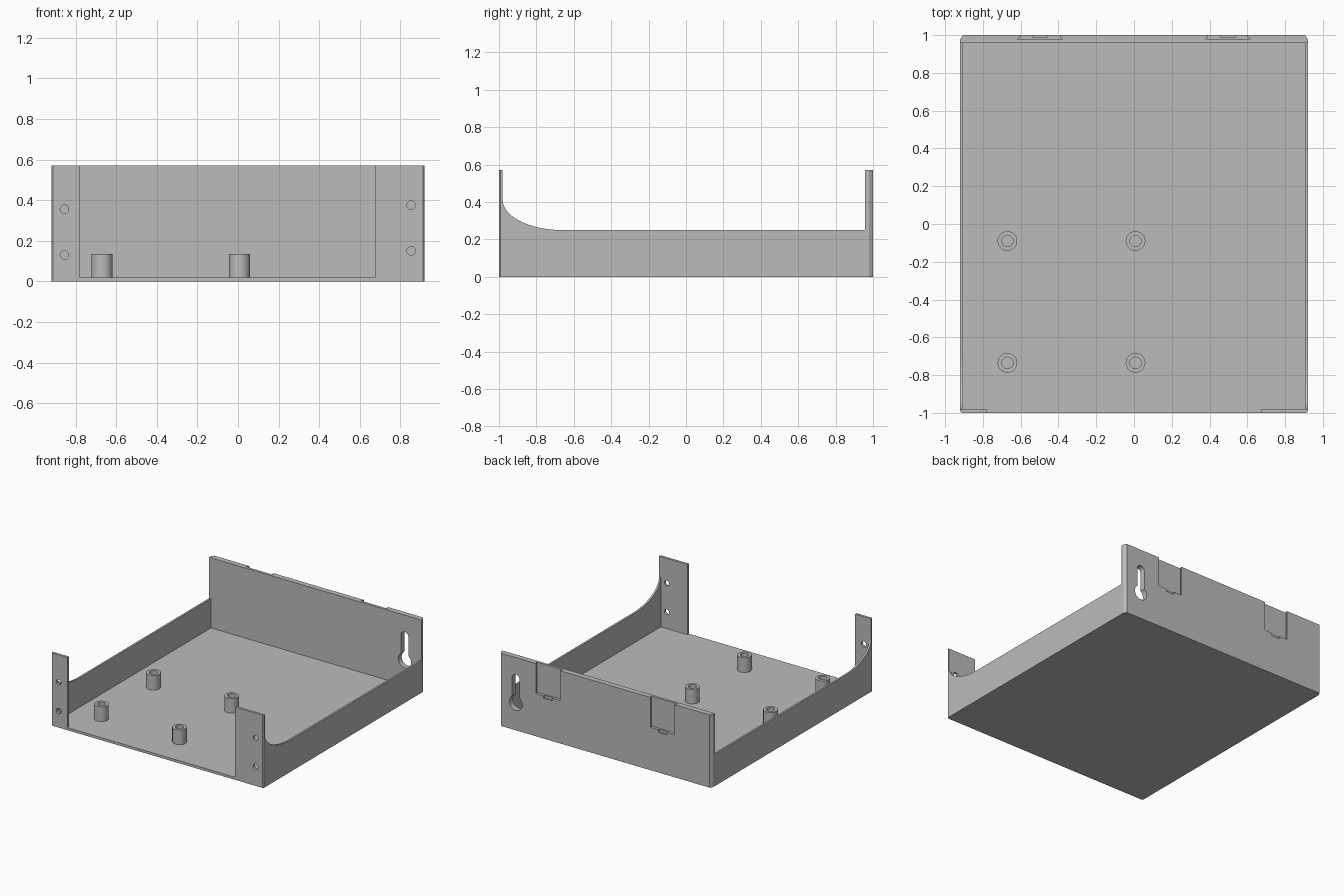
import bpy, bmesh, math
from mathutils import Matrix, Vector

cube = bpy.data.objects.get("Cube")
if cube:
    bpy.data.objects.remove(cube, do_unlink=True)

grey = bpy.data.materials.new("plain grey")
grey.use_nodes = True
grey.diffuse_color = (0.5, 0.5, 0.5, 1)
grey.node_tree.nodes["Principled BSDF"].inputs["Base Color"].default_value = (0.5, 0.5, 0.5, 1)

W, H, T = 0.92, 0.57, 0.015       # half width, full height, side wall thickness
FLOOR, BACK, FRONT = 0.02, 0.957, -0.98

# Maps from profile coordinates (u, v, depth) to model coordinates
PLANES = {
    "xy": lambda u, v, d: (u, v, d),
    "xz": lambda u, v, d: (u, d, v),
    "yz": lambda u, v, d: (d, u, v),
}


def prism(name, plane, profile, start, end):
    """Extrude a closed profile between two depths."""
    bm = bmesh.new()
    place = PLANES[plane]
    low = [bm.verts.new(place(u, v, start)) for u, v in profile]
    high = [bm.verts.new(place(u, v, end)) for u, v in profile]
    bm.faces.new(low)
    bm.faces.new(high)
    for i in range(len(low)):
        j = (i + 1) % len(low)
        bm.faces.new((low[i], low[j], high[j], high[i]))
    bmesh.ops.recalc_face_normals(bm, faces=bm.faces[:])
    mesh = bpy.data.meshes.new(name)
    bm.to_mesh(mesh)
    bm.free()
    mesh.materials.append(grey)
    obj = bpy.data.objects.new(name, mesh)
    bpy.context.collection.objects.link(obj)
    return obj


def rect(u0, u1, v0, v1):
    return [(u0, v0), (u1, v0), (u1, v1), (u0, v1)]


def arc(cu, cv, ru, rv, a0, a1, n):
    angles = [math.radians(a0 + (a1 - a0) * i / n) for i in range(n + 1)]
    return [(cu + ru * math.cos(a), cv + rv * math.sin(a)) for a in angles]


def circle(cu, cv, r, n=32):
    return arc(cu, cv, r, r, 0, 360, n)[:-1]


def activate(obj):
    bpy.ops.object.select_all(action="DESELECT")
    obj.select_set(True)
    bpy.context.view_layer.objects.active = obj


def cut(obj, cutter):
    """Subtract a cutter and discard it."""
    cutter.hide_render = True
    mod = obj.modifiers.new("cut", "BOOLEAN")
    mod.operation, mod.solver, mod.object = "DIFFERENCE", "EXACT", cutter
    activate(obj)
    bpy.ops.object.modifier_apply(modifier=mod.name)
    bpy.data.objects.remove(cutter, do_unlink=True)


def smooth(obj):
    activate(obj)
    bpy.ops.object.shade_smooth_by_angle(angle=math.radians(30))


# Floor
inner = W - T
prism("floor", "xy", rect(-inner, inner, FRONT, BACK), 0, FLOOR)

# Side walls, low along the middle and sweeping up to the front corner
side = [(-1, 0), (BACK, 0), (BACK, 0.25)]
side += arc(-0.66, 0.412, 0.32, 0.162, 270, 180, 24) + [(FRONT, H), (-1, H)]
for name, s in (("right_wall", -1), ("left_wall", 1)):
    wall = prism(name, "yz", side, s * inner, s * W)
    bm = bmesh.new()
    bm.from_mesh(wall.data)
    corner = [e for e in bm.edges
              if all(abs(v.co.x) > W - 0.001 and v.co.y < -0.999 for v in e.verts)]
    bmesh.ops.bevel(bm, geom=corner, offset=0.008, segments=1, affect="EDGES")
    bm.to_mesh(wall.data)
    bm.free()
    smooth(wall)

# Front panel: a low sill between two tall flanges with screw holes
front = prism("front_panel", "xz", [
    (-inner, 0), (inner, 0), (inner, H), (0.675, H), (0.675, FLOOR),
    (-0.78, FLOOR), (-0.78, H), (-inner, H)], -1, FRONT)
for x, z in ((-0.855, 0.355), (-0.855, 0.13), (0.853, 0.375), (0.853, 0.15)):
    cut(front, prism("screw_hole", "xz", circle(x, z, 0.021), -1.1, -0.9))
smooth(front)

# Back wall with chamfered outer corners
back = prism("back_wall", "xy", [
    (-W, BACK), (W, BACK), (W, 0.978), (W - 0.014, 1), (-W + 0.014, 1), (-W, 0.978)], 0, H)

# Keyhole: round entry below a narrow slot
kx, kz, entry, slot = 0.775, 0.213, 0.056, 0.033
a = math.degrees(math.acos(slot / entry))
keyhole = arc(kx, kz, entry, entry, 180 - a, 360 + a, 28) + arc(kx, 0.405, slot, slot, 0, 180, 14)
cut(back, prism("keyhole", "xz", keyhole, 0.9, 1.1))

# Clip pockets, undercut at the sides, with a small notch in the bottom ledge
half = [(0.105, 1.02), (0.105, 0.987), (0.117, 0.984), (0.117, 0.977)]
for x in (-0.497, 0.497):
    pocket = [(x + u, v) for u, v in half] + [(x - u, v) for u, v in reversed(half)]
    cut(back, prism("pocket", "xy", pocket, 0.335, H + 0.1))
    cut(back, prism("ledge_notch", "xy", rect(x - 0.037, x + 0.037, 0.988, 1.02), 0.315, 0.4))
smooth(back)

# Hollow mounting posts
for x, side_name in ((-0.67, "right"), (0.008, "left")):
    for y, end_name in ((-0.735, "front"), (-0.09, "rear")):
        post = prism(f"{end_name}_{side_name}_post", "xy", circle(x, y, 0.052), FLOOR - 0.005, 0.135)
        cut(post, prism("bore", "xy", circle(x, y, 0.03), FLOOR + 0.002, 0.2))
        smooth(post)
